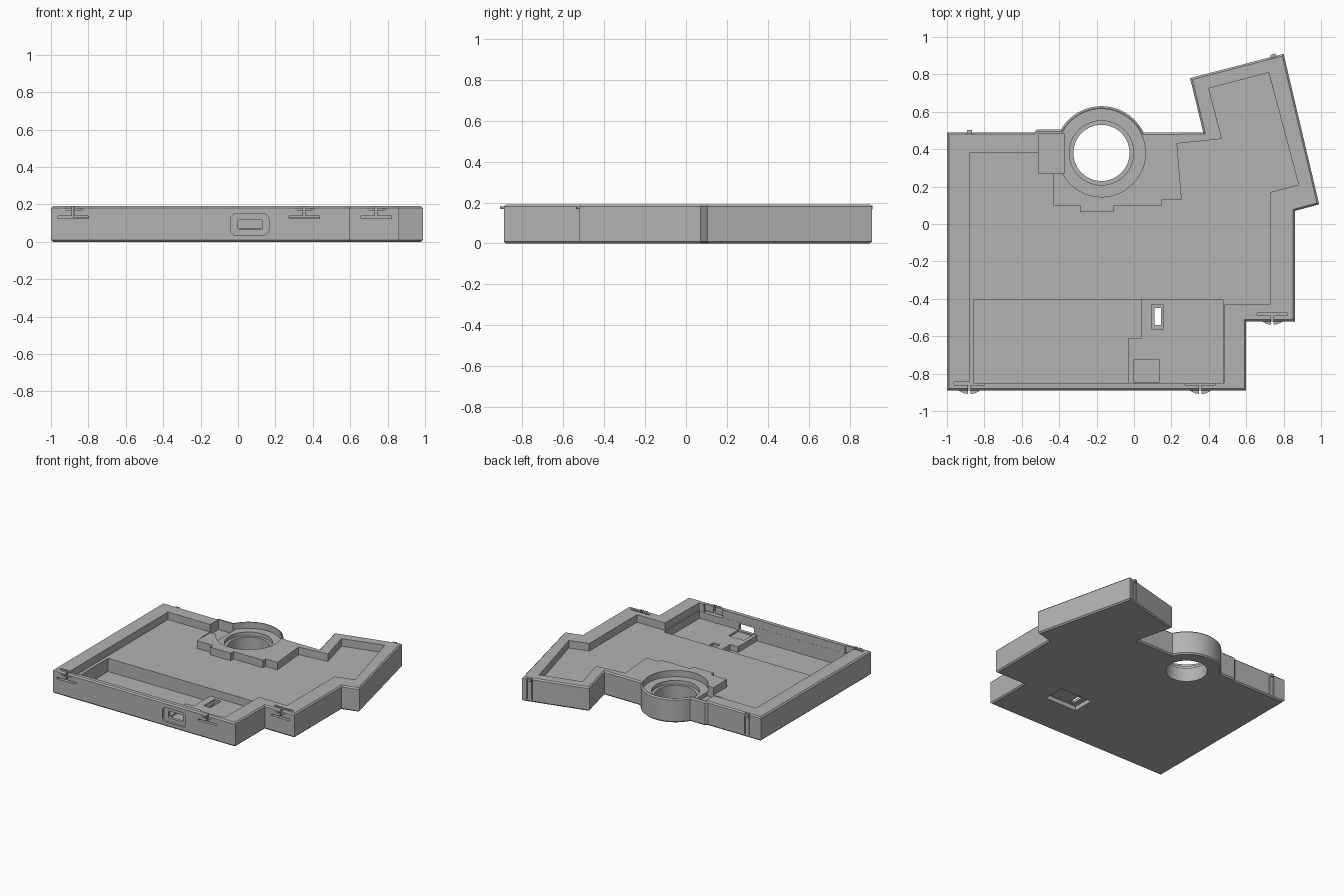
import bpy, bmesh, math
from mathutils import Matrix, Vector

if "Cube" in bpy.data.objects:
    bpy.data.objects.remove(bpy.data.objects["Cube"])

TOP = 0.19
RING = (-0.174, 0.38)

grey = bpy.data.materials.new("mid_grey")
grey.use_nodes = True
colour = (0.45, 0.45, 0.45, 1)
grey.diffuse_color = colour
grey.node_tree.nodes["Principled BSDF"].inputs["Base Color"].default_value = colour


def prism(name, pts, z0, z1, chamfer=0):
    """Upright prism from a plan outline, with optional chamfered rims."""
    bm = bmesh.new()
    base = bm.faces.new([bm.verts.new((x, y, z0)) for x, y in pts])
    new = bmesh.ops.extrude_face_region(bm, geom=[base])["geom"]
    bmesh.ops.translate(bm, vec=(0, 0, z1 - z0),
                        verts=[g for g in new if isinstance(g, bmesh.types.BMVert)])
    bmesh.ops.recalc_face_normals(bm, faces=bm.faces)
    if chamfer:
        rims = [e for e in bm.edges if abs(e.verts[0].co.z - e.verts[1].co.z) < 1e-5]
        bmesh.ops.bevel(bm, geom=rims, offset=chamfer, segments=1, affect='EDGES')
    mesh = bpy.data.meshes.new(name)
    bm.to_mesh(mesh)
    bm.free()
    mesh.materials.append(grey)
    obj = bpy.data.objects.new(name, mesh)
    bpy.context.collection.objects.link(obj)
    return obj


def rect(x0, x1, y0, y1):
    return [(x0, y0), (x1, y0), (x1, y1), (x0, y1)]


def arc(r, a0, a1, n):
    return [(RING[0] + r * math.cos(math.radians(a0 + (a1 - a0) * i / n)),
             RING[1] + r * math.sin(math.radians(a0 + (a1 - a0) * i / n))) for i in range(n + 1)]


def circle(r):
    return arc(r, 0, 360, 64)[:-1]


# Case body with the ring bulge on the back edge
outline = [(-1, -0.89), (0.6, -0.89), (0.6, -0.52), (0.86, -0.52), (0.86, 0.07),
           (0.99, 0.105), (0.80, 0.91), (0.30, 0.78), (0.37, 0.49)]
outline += arc(0.25, 26, 150, 28)
outline += [(-0.52, 0.505), (-0.535, 0.49), (-1, 0.49)]
case = prism("case", outline, 0, TOP, 0.01)


def cut(cutter):
    mod = case.modifiers.new("cut", 'BOOLEAN')
    mod.operation = 'DIFFERENCE'
    mod.solver = 'EXACT'
    mod.object = cutter
    bpy.context.view_layer.update()
    graph = bpy.context.evaluated_depsgraph_get()
    mesh = bpy.data.meshes.new_from_object(case.evaluated_get(graph))
    case.modifiers.clear()
    case.data = mesh
    bpy.data.objects.remove(cutter)


def pocket(pts, z0, z1=0.3):
    cut(prism("cutter", pts, z0, z1))


# Main tray
pocket([(-0.88, -0.85), (0.48, -0.85), (0.485, -0.43), (0.73, -0.43), (0.73, 0.17),
        (0.88, 0.21), (0.72, 0.81), (0.40, 0.725), (0.47, 0.455), (0.23, 0.43),
        (0.255, 0.13), (0.15, 0.13), (0.15, 0.1), (-0.11, 0.1), (-0.11, 0.065),
        (-0.29, 0.065), (-0.29, 0.1), (-0.43, 0.1), (-0.43, 0.27), (-0.51, 0.27),
        (-0.51, 0.38), (-0.88, 0.38)], 0.13)

# Deep bay with its raised platform
pocket(rect(-0.855, 0.475, -0.849, -0.405), 0.07)
pocket([(-0.855, -0.849), (-0.03, -0.849), (-0.03, -0.61), (0.04, -0.61),
        (0.04, -0.405), (-0.855, -0.405)], 0.025)

# Side notch, ring seat and stepped bore
pocket(rect(-0.51, -0.375, 0.27, 0.485), 0.11)
pocket(circle(0.235), 0.14)
pocket(circle(0.172), 0.11)
pocket(circle(0.15), -0.1)

# Switch slot and the recess below it
pocket(rect(0.07, 0.35, -0.57, -0.395), -0.1, 0.035)
pocket(rect(0.095, 0.155, -0.565, -0.43), 0.055)
pocket(rect(0.11, 0.145, -0.54, -0.45), -0.1)

# Connector shelf and port
pocket(rect(0, 0.135, -0.848, -0.725), 0.055)


def port(x0, x1, z0, z1, y0, y1, r):
    """Rounded opening cut along y."""
    pts = []
    for cx, cz, a in ((x1 - r, z1 - r, 0), (x0 + r, z1 - r, 90),
                      (x0 + r, z0 + r, 180), (x1 - r, z0 + r, 270)):
        pts += [(cx + r * math.cos(math.radians(a + s * 15)),
                 -cz - r * math.sin(math.radians(a + s * 15))) for s in range(7)]
    c = prism("cutter", pts, y0, y1)
    c.data.transform(Matrix(((1, 0, 0, 0), (0, 0, 1, 0), (0, -1, 0, 0), (0, 0, 0, 1))))
    cut(c)


port(-0.04, 0.165, 0.035, 0.15, -1, -0.872, 0.03)
port(0, 0.13, 0.065, 0.12, -1, -0.80, 0.012)

# Spring clips along the front edges: slots, centre slit and paired bumps
for n, (x, y) in enumerate(((-0.88, -0.89), (0.355, -0.89), (0.74, -0.52))):
    pocket(rect(x - 0.082, x + 0.082, y - 0.1, y + 0.045), 0.124, 0.137)
    pocket(rect(x - 0.082, x + 0.082, y + 0.03, y + 0.045), 0.13)
    pocket(rect(x - 0.007, x + 0.007, y - 0.1, y + 0.04), 0.13)
    for side, s in (("left", 1), ("right", -1)):
        prism(f"clip_bump_{n + 1}_{side}",
              [(x + s * 0.007, y + 0.005), (x + s * 0.007, y - 0.018), (x + s * 0.03, y - 0.015),
               (x + s * 0.06, y + 0.001), (x + s * 0.06, y + 0.005)], 0.168, 0.18)

# Latch grooves and small catches on the back edges
for n, (x, y, turn) in enumerate(((-0.88, 0.49, 0), (0.745, 0.896, 14.5))):
    m = Matrix.Translation((x, y, 0)) @ Matrix.Rotation(math.radians(turn), 4, 'Z')

    def placed(x0, x1, y0, y1):
        return [tuple((m @ Vector((px, py, 0))).xy) for px, py in rect(x0, x1, y0, y1)]

    for s in (-1, 1):
        pocket(placed(s * 0.019 - 0.003, s * 0.019 + 0.003, -0.012, 0.05), 0.02)
    prism(f"back_catch_{n + 1}", placed(-0.014, 0.014, -0.005, 0.012), 0.165, 0.185)

# Sharp edges, smooth bores
bpy.ops.object.select_all(action='DESELECT')
case.select_set(True)
bpy.context.view_layer.objects.active = case
bpy.ops.object.shade_smooth_by_angle(angle=math.radians(25))
